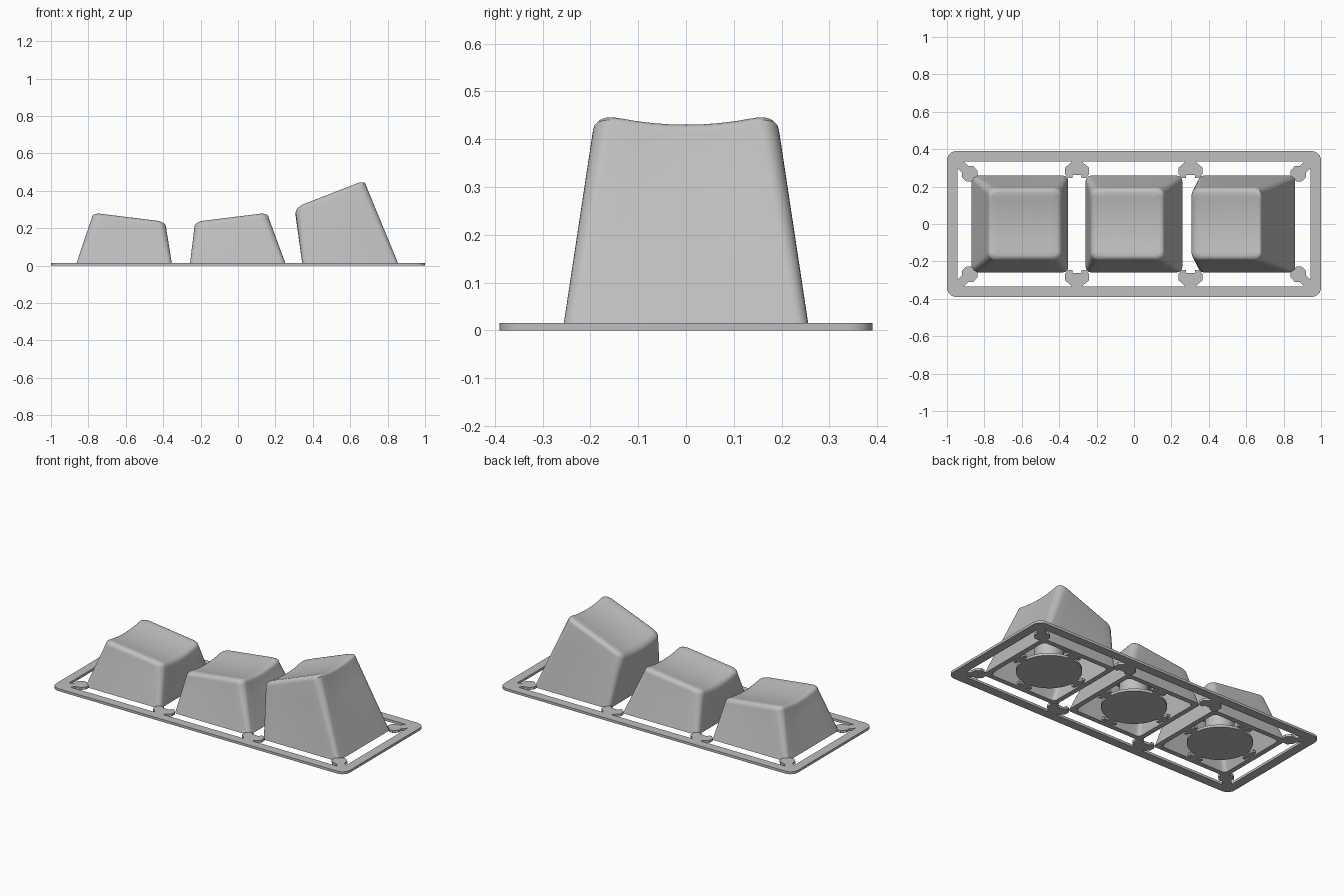
import bpy, bmesh
from math import cos, sin, pi
from mathutils import Vector

if "Cube" in bpy.data.objects:
    bpy.data.objects.remove(bpy.data.objects["Cube"])

grey = bpy.data.materials.new("light grey plastic")
grey.use_nodes = True
colour = (0.52, 0.52, 0.52, 1)
grey.diffuse_color = colour
grey.node_tree.nodes["Principled BSDF"].inputs["Base Color"].default_value = colour

THICK = 0.015
HALF = 0.258      # half width of a cap at the base
TOP_Y = 0.195     # half depth of a cap at the top


def finish(name, bm, smooth=False):
    bmesh.ops.recalc_face_normals(bm, faces=bm.faces)
    mesh = bpy.data.meshes.new(name)
    bm.to_mesh(mesh)
    bm.free()
    obj = bpy.data.objects.new(name, mesh)
    bpy.context.collection.objects.link(obj)
    mesh.materials.append(grey)
    if smooth:
        bpy.ops.object.select_all(action='DESELECT')
        obj.select_set(True)
        bpy.context.view_layer.objects.active = obj
        bpy.ops.object.shade_smooth_by_angle(angle=0.6)
    return obj


def rounded_rect(hx, hy, r, n=6, side=8):
    """Outline with rounded corners and subdivided sides."""
    corners = []
    for k, (sx, sy) in enumerate([(1, 1), (-1, 1), (-1, -1), (1, -1)]):
        for i in range(n + 1):
            a = (k + i / n) * pi / 2
            corners.append(Vector((sx * (hx - r) + r * cos(a), sy * (hy - r) + r * sin(a))))
    pts = []
    for i, p in enumerate(corners):
        pts.append(p)
        if i % (n + 1) == n:
            q = corners[(i + 1) % len(corners)]
            pts += [p.lerp(q, j / side) for j in range(1, side)]
    return pts


def bridge(bm, a, b):
    for i in range(len(a)):
        j = (i + 1) % len(a)
        bm.faces.new((a[i], a[j], b[j], b[i]))


def prism(name, pts, z0=0.0, z1=THICK):
    bm = bmesh.new()
    low = [bm.verts.new((x, y, z0)) for x, y in pts]
    high = [bm.verts.new((x, y, z1)) for x, y in pts]
    bm.faces.new(low)
    bm.faces.new(high)
    bridge(bm, low, high)
    return finish(name, bm)


def keycap(name, cx, x0, z0, x1, z1):
    """Hollow cap whose sloped top runs from (x0, z0) to (x1, z1), with a scoop along x."""
    mid, hx = (x0 + x1) / 2, (x1 - x0) / 2

    def top_z(x, y):
        scoop = 0.019 * min(1, (y / 0.165) ** 2) - 0.019
        return z0 + (z1 - z0) * (x - x0) / (x1 - x0) + scoop

    def ring(bm, t, inset, scale=1.0, drop=0.0):
        base = rounded_rect(HALF - inset, HALF - inset, 0.025)
        top = rounded_rect(hx - inset, TOP_Y - inset, 0.04 if inset < 0.02 else 0.02)
        out = []
        for b, p in zip(base, top):
            x, y = mid + p.x * scale, p.y * scale
            end = Vector((x, y, top_z(x, y) - drop))
            out.append(bm.verts.new(Vector((cx + b.x, b.y, 0.0)).lerp(end, t)))
        return out

    bm = bmesh.new()
    wall, roof = 0.03, 0.045
    inner = [ring(bm, 1, wall, s, roof) for s in (0.25, 0.5, 0.75, 1)] + [ring(bm, 0, wall)]
    outer = [ring(bm, t, 0, 1, 0.026) for t in (0, 0.25, 0.5, 0.75, 1)]
    # rounded top edge, then the scooped face
    outer += [ring(bm, 1, 0.028 * (1 - cos(a)), 1, 0.026 * (1 - sin(a)))
              for a in (pi / 8, pi / 4, 3 * pi / 8, pi / 2)]
    outer += [ring(bm, 1, 0.028, s) for s in (0.85, 0.68, 0.5, 0.33, 0.16)]
    rings = inner + outer
    for a, b in zip(rings, rings[1:]):
        bridge(bm, a, b)
    bm.faces.new(rings[0])
    bm.faces.new(rings[-1])
    finish(name, bm, True)


# Flat frame
bm = bmesh.new()
loops = []
for hx, hy, r, z in ((1, 0.39, 0.05, 0), (1, 0.39, 0.05, THICK),
                     (0.945, 0.335, 0.004, THICK), (0.945, 0.335, 0.004, 0)):
    loops.append([bm.verts.new((p.x, p.y, z)) for p in rounded_rect(hx, hy, r, side=1)])
for i in range(4):
    bridge(bm, loops[i], loops[(i + 1) % 4])
finish("frame", bm, True)

# Caps: centre, then the two ends of the sloping top
keycap("left_low_cap", -0.61, -0.782, 0.283, -0.385, 0.234)
keycap("middle_low_cap", 0.0, -0.233, 0.234, 0.164, 0.283)
keycap("tall_cap", 0.603, 0.308, 0.312, 0.684, 0.458)

# Tabs joining the caps to the frame
half_tab = [(0.032, 0.34), (0.032, 0.328), (0.065, 0.3), (0.065, 0.268),
            (0.045, 0.247), (0.025, 0.247), (0.025, 0.262)]
tab = half_tab + [(-x, y) for x, y in reversed(half_tab)]
strip = [(-0.01, 0.025), (0.055, 0.025), (0.055, 0.04), (0.08, 0.04), (0.11, 0.07), (0.11, 0.09)]
strip = [(a, -b) for a, b in strip] + [(b, -a) for a, b in reversed(strip)]
corner = [(-0.01, 0.01), (0.025, 0.01), (0.06, -0.025), (0.085, -0.025), (0.108, -0.05),
          (0.108, -0.075), (0.09, -0.09)]
corner = [(a, b) for a, b in corner] + [(-b, -a) for a, b in reversed(corner)]
for sy, depth in ((1, "back"), (-1, "front")):
    for cx, side in ((-0.305, "right"), (0.302, "left")):
        prism(f"{depth}_{side}_tab", [(cx + x, sy * y) for x, y in tab])
    for sx, side in ((-1, "right"), (1, "left")):
        prism(f"{depth}_{side}_corner_tab",
              [(sx * (0.945 - x), sy * (0.335 + y)) for x, y in corner])

# Stem, feed disc and cross ribs under each cap
for cx, height, name in ((-0.61, 0.21, "left"), (0, 0.21, "middle"), (0.603, 0.33, "tall")):
    def circle(r, n=48):
        return [(cx + r * cos(2 * pi * i / n), r * sin(2 * pi * i / n)) for i in range(n)]
    prism(f"{name}_feed_disc", circle(0.18))
    prism(f"{name}_stem", circle(0.08), THICK, height if name != "tall" else 0.32)
    for k in range(4):
        c, s = cos(k * pi / 2), sin(k * pi / 2)
        for part, a0, a1, w in (("rib", 0.17, 0.24, 0.02), ("rib_bar", 0.197, 0.217, 0.045)):
            box = [(a0, -w), (a1, -w), (a1, w), (a0, w)]
            prism(f"{name}_{part}_{k}", [(cx + c * x - s * y, s * x + c * y) for x, y in box])
